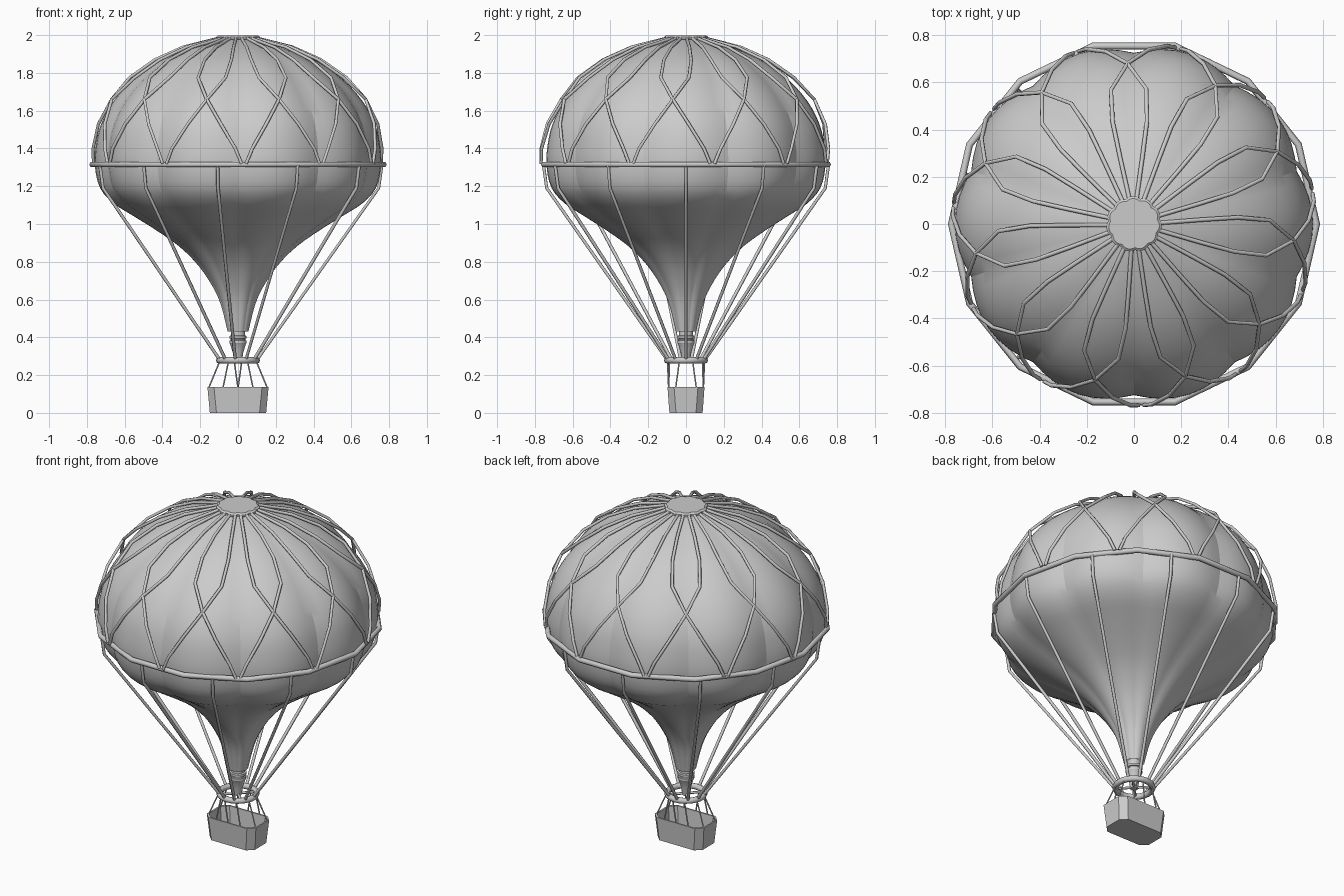
import bpy, bmesh
from math import sin, cos, pi, radians, tau
from mathutils import Vector

if "Cube" in bpy.data.objects:
    bpy.data.objects.remove(bpy.data.objects["Cube"])


def mesh_object(name, bm, angle=None):
    bmesh.ops.recalc_face_normals(bm, faces=bm.faces[:])
    me = bpy.data.meshes.new(name)
    bm.to_mesh(me)
    bm.free()
    ob = bpy.data.objects.new(name, me)
    bpy.context.collection.objects.link(ob)
    if angle:
        bpy.ops.object.select_all(action='DESELECT')
        bpy.context.view_layer.objects.active = ob
        ob.select_set(True)
        bpy.ops.object.shade_smooth_by_angle(angle=radians(angle))
    return ob


def tubes(name, paths, radius, closed=False, res=1):
    cu = bpy.data.curves.new(name, 'CURVE')
    cu.dimensions = '3D'
    cu.bevel_depth = radius
    cu.bevel_resolution = res
    cu.use_fill_caps = not closed
    for path in paths:
        s = cu.splines.new('POLY')
        s.points.add(len(path) - 1)
        for p, co in zip(s.points, path):
            p.co = (*co, 1)
        s.use_cyclic_u = closed
    ob = bpy.data.objects.new(name, cu)
    bpy.context.collection.objects.link(ob)
    return ob


def polar(r, a, z):
    return (r * cos(a), r * sin(a), z)


def circle(r, z, n):
    return [polar(r, i * tau / n, z) for i in range(n)]


def loft(rings, cap_start=False, cap_end=False):
    bm = bmesh.new()
    vs = [[bm.verts.new(p) for p in ring] for ring in rings]
    n = len(vs[0])
    for a, b in zip(vs, vs[1:]):
        for i in range(n):
            j = (i + 1) % n
            bm.faces.new((a[i], a[j], b[j], b[i]))
    if cap_start:
        bm.faces.new(vs[0])
    if cap_end:
        bm.faces.new(vs[-1])
    return bm


def smooth_profile(pts, steps=3):
    # Catmull-Rom subdivision of a (radius, height) profile
    p = [Vector(q) for q in [pts[0]] + pts + [pts[-1]]]
    out = []
    for a, b, c, d in zip(p, p[1:], p[2:], p[3:]):
        for k in range(steps):
            t = k / steps
            out.append(0.5 * (2 * b + (c - a) * t + (2 * a - 5 * b + 4 * c - d) * t**2
                              + (3 * b - a - 3 * c + d) * t**3))
    return out + [p[-1]]


# Envelope: ten bulging gores with creases between them
profile = [(.04, 1.985), (.12, 1.975), (.28, 1.925), (.43, 1.855), (.56, 1.76), (.66, 1.65),
           (.725, 1.53), (.753, 1.41), (.757, 1.30), (.73, 1.19), (.66, 1.11), (.55, 1.04),
           (.43, .965), (.31, .88), (.21, .78), (.135, .67), (.09, .57), (.055, .43)]
N = 80
rings = []
for r, z in smooth_profile(profile):
    rings.append([polar(r * (1 - .045 * (1 - abs(sin(5 * (a - pi / 2))))), a, z)
                  for a in (pi / 2 + i * tau / N for i in range(N))])
mesh_object("envelope", loft(rings, cap_start=True), 18)

# Scalloped crown cap
M = 88
crown = []
for r, z in [(.108, 1.972), (.118, 1.98), (.118, 1.99), (.108, 1.998)]:
    crown.append([polar(r - .008 * (1 - abs(cos(5.5 * (a - radians(92.3))))), a, z)
                  for a in (radians(92.3) + i * tau / M for i in range(M))])
mesh_object("crown_cap", loft(crown, True, True), 35)

# Net: eleven rope pairs that bulge, cross and spread to the girdle
net_path = [(.10, 1.985, 8), (.29, 1.937, 9.5), (.44, 1.87, 9.5), (.575, 1.775, 7.5),
            (.68, 1.66, 0), (.74, 1.53, -7), (.768, 1.40, -13), (.768, 1.32, -15.5)]
net = []
for i in range(11):
    for side in (-1, 1):
        net.append([polar(r, radians(92.3 + side * d) + i * tau / 11, z) for r, z, d in net_path])
tubes("net_ropes", net, .009)

# Girdle hoop around the widest part
tubes("girdle_hoop", [circle(.773, 1.315, 14)], .015, True)

# Suspension ropes from the girdle down to the load ring
drop = [(.762, 1.31), (.745, 1.19), (.67, 1.085), (.10, .28)]
tubes("suspension_ropes", [[polar(r, i * tau / 11, z) for r, z in drop] for i in range(11)], .009)

# Load ring with cross bars
tubes("load_ring", [circle(.10, .278, 24)], .017, True, 2)
tubes("load_ring_bars", [[polar(-.1, a, .278), polar(.1, a, .278)]
                         for a in (pi / 4, 3 * pi / 4)], .007)

# Filler neck with bands
neck = [(.02, .27), (.028, .32), (.042, .365), (.045, .37), (.045, .383), (.039, .385),
        (.039, .392), (.046, .394), (.046, .407), (.037, .41), (.037, .44)]
mesh_object("filler_neck", loft([circle(r, z, 20) for r, z in neck], True, True), 30)


# Basket: open tapered box with cut corners
def plan(x, y, z, c=.035):
    return [(x, y - c, z), (x - c, y, z), (c - x, y, z), (-x, y - c, z),
            (-x, c - y, z), (c - x, -y, z), (x - c, -y, z), (x, c - y, z)]


mesh_object("basket", loft([plan(.149, .088, 0), plan(.162, .098, .137), plan(.153, .089, .137),
                            plan(.141, .080, .012)], True, True))

# Thin basket ropes
hang = []
for sx in (-1, 1):
    for sy in (-1, 1):
        hang.append([(sx * .156, sy * .055, .13), (sx * .096, sy * .035, .275)])
        hang.append([(sx * .08, sy * .092, .13), (sx * .05, sy * .087, .275)])
    hang.append([(0, sx * .092, .13), (sx * .02, sx * .098, .275)])
tubes("basket_ropes", hang, .004)
